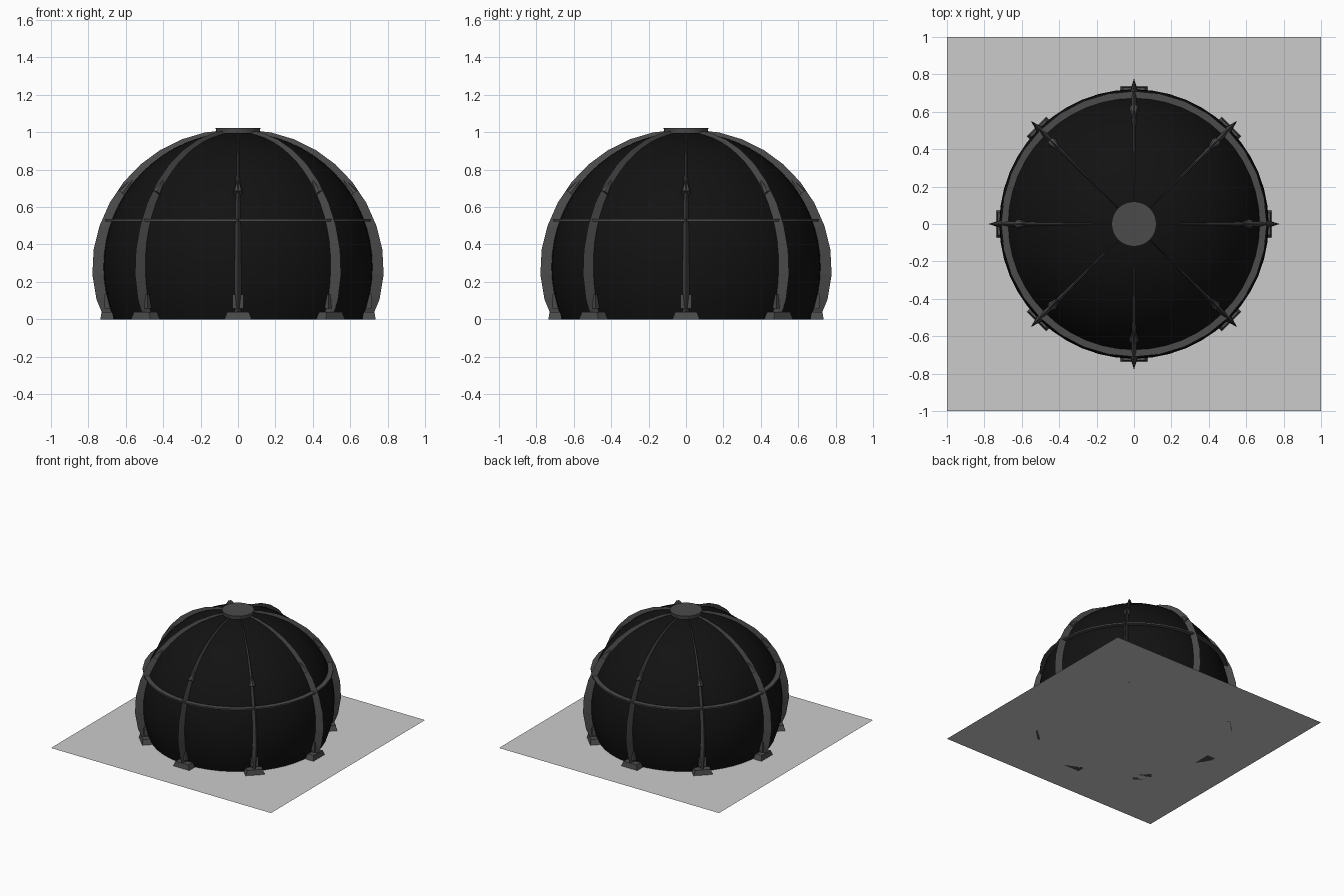
import bpy, bmesh
from math import sin, cos, pi, asin, radians
from mathutils import Matrix, Vector

if "Cube" in bpy.data.objects:
    bpy.data.objects.remove(bpy.data.objects["Cube"])

R, CZ = 0.72, 0.28          # dome radius and centre height
A0 = asin(-CZ / R)          # latitude where the dome meets the floor


def material(name, v):
    m = bpy.data.materials.new(name)
    m.diffuse_color = (v, v, v, 1)
    m.use_nodes = True
    m.node_tree.nodes["Principled BSDF"].inputs["Base Color"].default_value = m.diffuse_color
    return m


DARK = material("dark_metal", 0.07)
BLACK = material("black_shell", 0.006)


def make(name, bm, mat=None, smooth=False):
    bmesh.ops.recalc_face_normals(bm, faces=bm.faces)
    me = bpy.data.meshes.new(name)
    bm.to_mesh(me)
    bm.free()
    ob = bpy.data.objects.new(name, me)
    bpy.context.collection.objects.link(ob)
    if mat:
        me.materials.append(mat)
    for p in me.polygons:
        p.use_smooth = smooth
    return ob


def lathe(name, profile, n, mat, closed=False, smooth=False):
    bm = bmesh.new()
    vs = [bm.verts.new((r, 0, z)) for r, z in profile]
    edges = [bm.edges.new(p) for p in zip(vs, vs[1:])]
    if closed:
        edges.append(bm.edges.new((vs[-1], vs[0])))
    bmesh.ops.spin(bm, geom=vs + edges, cent=(0, 0, 0), axis=(0, 0, 1),
                   angle=2 * pi, steps=n)
    bmesh.ops.remove_doubles(bm, verts=bm.verts, dist=1e-5)
    return make(name, bm, mat, smooth)


def block(name, center, size, top=1.0):
    bm = bmesh.new()
    bmesh.ops.create_cube(bm, size=1)
    for v in bm.verts:
        s = top if v.co.z > 0 else 1
        v.co = Vector((v.co.x * size[0] * s, v.co.y * size[1] * s, v.co.z * size[2])) + Vector(center)
    return make(name, bm, DARK)


def on_dome(a, rho, y=0):
    return Vector((rho * cos(a), y, CZ + rho * sin(a)))


# Floor plate
bm = bmesh.new()
bmesh.ops.create_grid(bm, x_segments=1, y_segments=1, size=1)
make("floor_plate", bm)

# Dome shell, open underneath
N = 20
lathe("dome_shell", [(R * cos(a), CZ + R * sin(a)) for a in
      [A0 + (pi / 2 - A0) * i / N for i in range(N + 1)]], 48, BLACK, smooth=True)

# Waist hoop and top cap
lathe("waist_hoop", [(0.665, 0.524), (0.71, 0.524), (0.71, 0.536), (0.665, 0.536)], 32, DARK, closed=True)
lathe("top_cap", [(0, 0.993), (0.115, 0.993), (0.12, 1.024), (0, 1.024)], 32, DARK)


def rib():
    # Wedge-section fin that thins out towards the top
    bm = bmesh.new()
    rings, steps = [], 11
    for i in range(steps + 1):
        a = A0 + (radians(86) - A0) * i / steps
        t = max(0, a) / radians(86)
        h, w = 0.061 - 0.046 * t, 0.019 * (1 - t) + 0.003
        if a < 0:
            h += 0.02 * a
        ring = [on_dome(a, R - 0.012, -w), on_dome(a, R + h), on_dome(a, R - 0.012, w)]
        for p in ring:
            p.z = max(p.z, 0)
        rings.append([bm.verts.new(p) for p in ring])
    for r0, r1 in zip(rings, rings[1:]):
        for k in range(3):
            j = (k + 1) % 3
            bm.faces.new((r0[k], r0[j], r1[j], r1[k]))
    bm.faces.new(rings[0])
    bm.faces.new(rings[-1])
    return make("rib", bm, DARK)


def spike():
    # Small cone lying along the rib, tip towards the top
    bm = bmesh.new()
    base, tip = on_dome(radians(32.5), 0.733), on_dome(radians(41), 0.733)
    d = tip - base
    bmesh.ops.create_cone(bm, cap_ends=True, segments=8, radius1=0.026, radius2=0.003, depth=d.length,
                          matrix=Matrix.Translation((base + tip) / 2) @ d.to_track_quat('Z', 'Y').to_matrix().to_4x4())
    return make("rib_spike", bm, DARK)


# Eight ribs, each with spike, foot pad and clamp
parts = [rib(), spike(),
         block("foot_pad", (0.70, 0, 0.02), (0.072, 0.145, 0.04), 0.8),
         block("foot_clamp", (0.695, 0, 0.095), (0.04, 0.058, 0.075))]
for i in range(8):
    for p in parts:
        ob = p if i == 0 else p.copy()
        if i:
            bpy.context.collection.objects.link(ob)
            ob.rotation_euler.z = i * pi / 4
            ob.name = f"{p.name.split('.')[0]}_{i + 1}"
